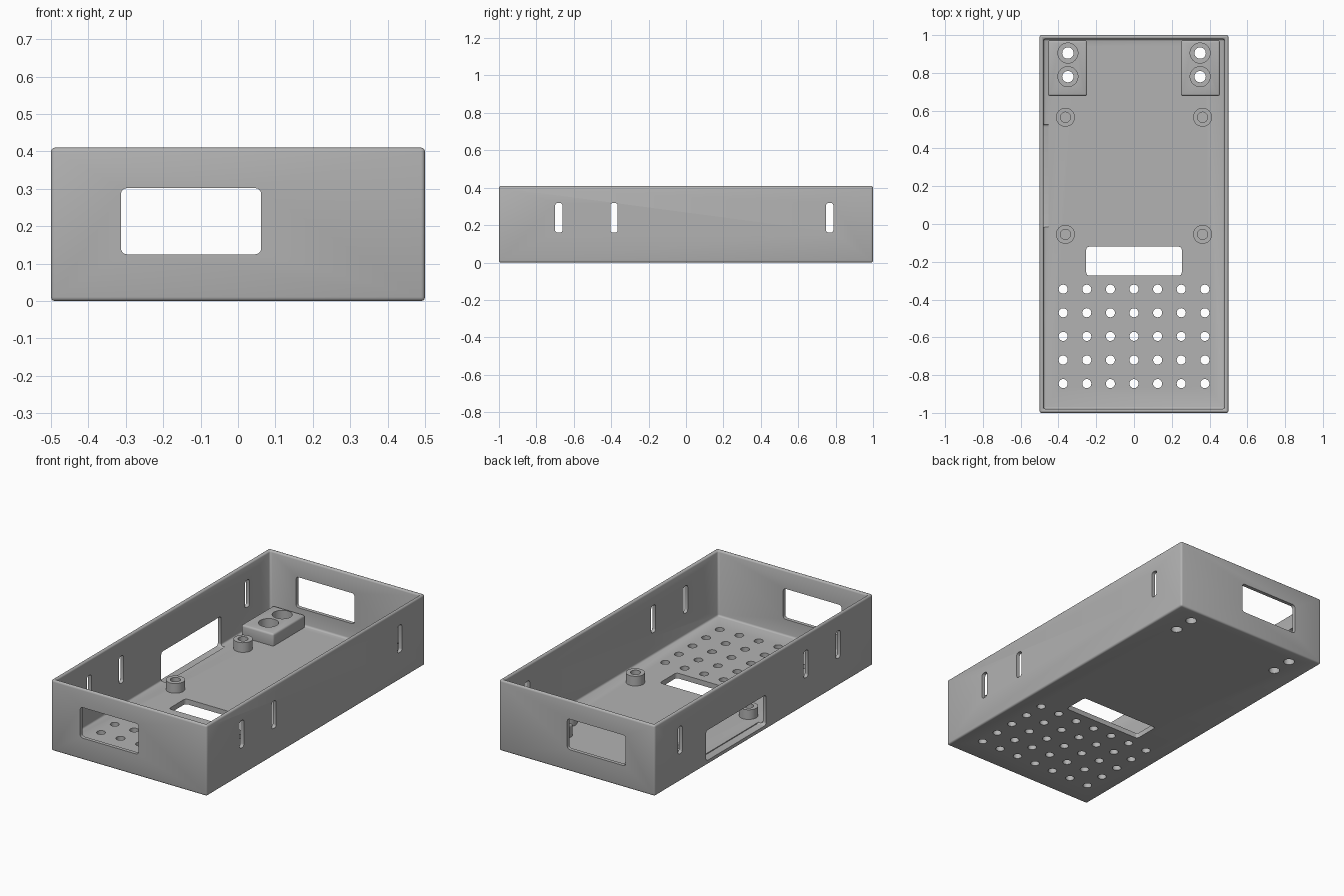
import bpy, bmesh, math
from mathutils import Matrix, Vector

if "Cube" in bpy.data.objects:
    bpy.data.objects.remove(bpy.data.objects["Cube"])

WALL, FLOOR, HEIGHT = 0.03, 0.03, 0.41

grey = bpy.data.materials.new("matte grey")
grey.diffuse_color = (0.45, 0.45, 0.45, 1)
grey.use_nodes = True
grey.node_tree.nodes["Principled BSDF"].inputs["Base Color"].default_value = grey.diffuse_color


def add_object(name, bm):
    bmesh.ops.recalc_face_normals(bm, faces=bm.faces)
    mesh = bpy.data.meshes.new(name)
    bm.to_mesh(mesh)
    bm.free()
    mesh.materials.append(grey)
    obj = bpy.data.objects.new(name, mesh)
    bpy.context.collection.objects.link(obj)
    return obj


def activate(obj):
    bpy.ops.object.select_all(action='DESELECT')
    obj.select_set(True)
    bpy.context.view_layer.objects.active = obj


def box(bm, lo, hi):
    lo, hi = Vector(lo), Vector(hi)
    mat = Matrix.Translation((lo + hi) / 2) @ Matrix.Diagonal((*(hi - lo), 1))
    return bmesh.ops.create_cube(bm, size=1, matrix=mat)["verts"]


def rounded_box(bm, lo, hi, axis, r):
    """Box whose four edges along the axis are rounded."""
    verts = box(bm, lo, hi)
    edges = {e for v in verts for e in v.link_edges
             if abs((e.verts[0].co - e.verts[1].co).normalized()[axis]) > 0.9}
    bmesh.ops.bevel(bm, geom=list(edges), offset=r, segments=4, profile=0.5, affect='EDGES')


def cylinder(bm, x, y, z0, z1, r, sides=32):
    bmesh.ops.create_cone(bm, cap_ends=True, segments=sides, radius1=r, radius2=r, depth=z1 - z0,
                          matrix=Matrix.Translation((x, y, (z0 + z1) / 2)))


def bevel(obj, width):
    mod = obj.modifiers.new("rounding", 'BEVEL')
    mod.width, mod.segments, mod.limit_method = width, 3, 'ANGLE'
    activate(obj)
    bpy.ops.object.modifier_apply(modifier=mod.name)


def cut(obj, bm):
    cutter = add_object("cutter", bm)
    cutter.hide_render = True
    mod = obj.modifiers.new("cut", 'BOOLEAN')
    mod.operation, mod.solver, mod.object = 'DIFFERENCE', 'EXACT', cutter
    activate(obj)
    bpy.ops.object.modifier_apply(modifier=mod.name)
    bpy.data.objects.remove(cutter)


def smooth(obj):
    activate(obj)
    bpy.ops.object.shade_smooth_by_angle(angle=math.radians(35))


# Tray: box with its top inset and pushed down to the floor
bm = bmesh.new()
box(bm, (-0.5, -1, 0), (0.5, 1, HEIGHT))
bm.faces.ensure_lookup_table()
top = max(bm.faces, key=lambda f: f.calc_center_median().z)
bmesh.ops.inset_individual(bm, faces=[top], thickness=WALL)
rim = [v.co.copy() for v in top.verts]
low = bmesh.ops.extrude_discrete_faces(bm, faces=[top])["faces"][0]
for v in low.verts:
    v.co.z = FLOOR
tray = add_object("tray", bm)
bevel(tray, 0.011)

# Openings in the tray
bm = bmesh.new()
for y in (-1, 1):                                  # end windows
    rounded_box(bm, (-0.313, y - 0.1, 0.125), (0.062, y + 0.1, 0.302), 1, 0.016)
for x in (-0.5, 0.5):                              # narrow slots in the long walls
    for y in (-0.68, -0.385, 0.768):
        rounded_box(bm, (x - 0.1, y - 0.02, 0.16), (x + 0.1, y + 0.02, 0.318), 0, 0.014)
rounded_box(bm, (-0.6, -0.02, 0.025), (-0.453, 0.53, 0.2), 0, 0.016)      # left side window
rounded_box(bm, (-0.253, -0.273, -0.1), (0.253, -0.12, 0.1), 2, 0.016)    # floor slot
for i in range(7):                                 # vent grid
    for j in range(5):
        cylinder(bm, -0.375 + 0.125 * i, -0.345 - 0.125 * j, -0.1, 0.1, 0.024, 24)
BOLTS = (0.78, 0.905)
for x in (-0.35, 0.35):                            # bolt holes under the corner blocks
    for y in BOLTS:
        cylinder(bm, x, y, -0.1, 0.1, 0.03)
cut(tray, bm)
smooth(tray)

# Corner blocks with counterbored bolt holes
for side, name in ((-1, "left"), (1, "right")):
    bm = bmesh.new()
    x0, x1 = sorted((side * 0.455, side * 0.248))
    box(bm, (x0, 0.678, FLOOR - 0.012), (x1, 0.972, 0.1))
    block = add_object(name + "_corner_block", bm)
    bevel(block, 0.011)
    bm = bmesh.new()
    for y in BOLTS:
        cylinder(bm, side * 0.35, y, 0.04, 0.2, 0.053)
    cut(block, bm)
    bm = bmesh.new()
    for y in BOLTS:
        cylinder(bm, side * 0.35, y, -0.1, 0.1, 0.03)
    cut(block, bm)
    smooth(block)

# Hollow standoff posts
for x in (-0.363, 0.363):
    for y, name in ((-0.055, "front"), (0.565, "rear")):
        bm = bmesh.new()
        cylinder(bm, x, y, FLOOR - 0.005, 0.086, 0.05)
        post = add_object(("left_" if x < 0 else "right_") + name + "_post", bm)
        bm = bmesh.new()
        cylinder(bm, x, y, FLOOR + 0.002, 0.2, 0.027)
        cut(post, bm)
        smooth(post)
